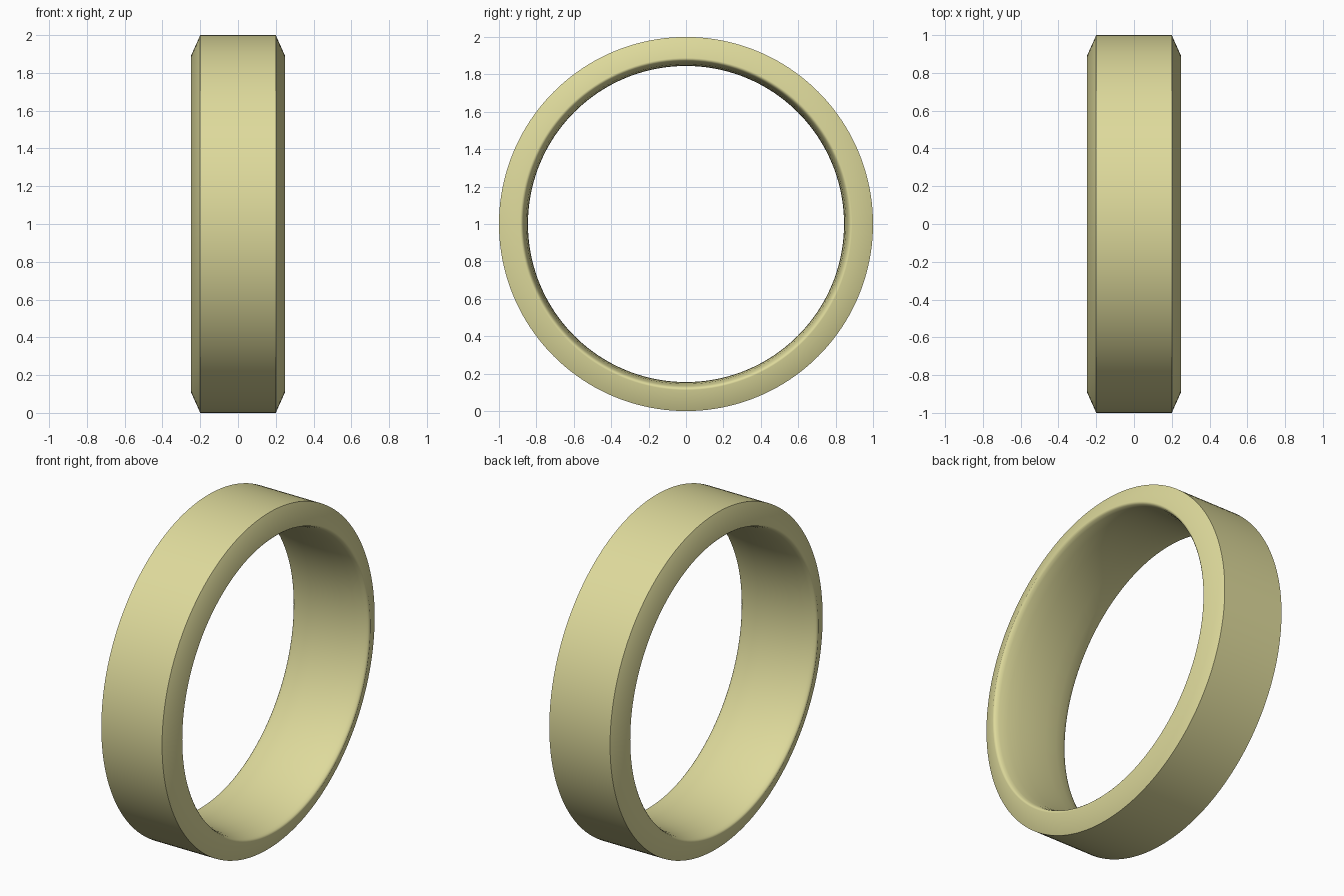
import bpy, bmesh, math

if "Cube" in bpy.data.objects:
    bpy.data.objects.remove(bpy.data.objects["Cube"])

SEGMENTS = 160

# Half cross-section (x, radius), from the outer band to the domed inner wall
half = [(0.20, 1.0), (0.25, 0.888), (0.249, 0.88), (0.243, 0.873),
        (0.225, 0.866), (0.17, 0.855), (0.09, 0.847)]
profile = half + [(0.0, 0.845)] + [(-x, r) for x, r in reversed(half)]

# Ring: spin the closed profile around the x axis
bm = bmesh.new()
rings = []
for i in range(SEGMENTS):
    a = 2 * math.pi * i / SEGMENTS
    rings.append([bm.verts.new((x, r * math.sin(a), 1 + r * math.cos(a)))
                  for x, r in profile])
n = len(profile)
for i in range(SEGMENTS):
    a, b = rings[i], rings[(i + 1) % SEGMENTS]
    for j in range(n):
        k = (j + 1) % n
        bm.faces.new((a[j], a[k], b[k], b[j]))
bmesh.ops.recalc_face_normals(bm, faces=bm.faces)
mesh = bpy.data.meshes.new("ring_band")
bm.to_mesh(mesh)
bm.free()
ring = bpy.data.objects.new("ring_band", mesh)
bpy.context.collection.objects.link(ring)

# Pale gold colour
gold = bpy.data.materials.new("pale_gold")
gold.diffuse_color = (0.73, 0.70, 0.33, 1)
gold.use_nodes = True
gold.node_tree.nodes["Principled BSDF"].inputs["Base Color"].default_value = gold.diffuse_color
mesh.materials.append(gold)

# Smooth shading with crisp bevel edges
bpy.context.view_layer.objects.active = ring
ring.select_set(True)
bpy.ops.object.shade_smooth_by_angle(angle=math.radians(35))
